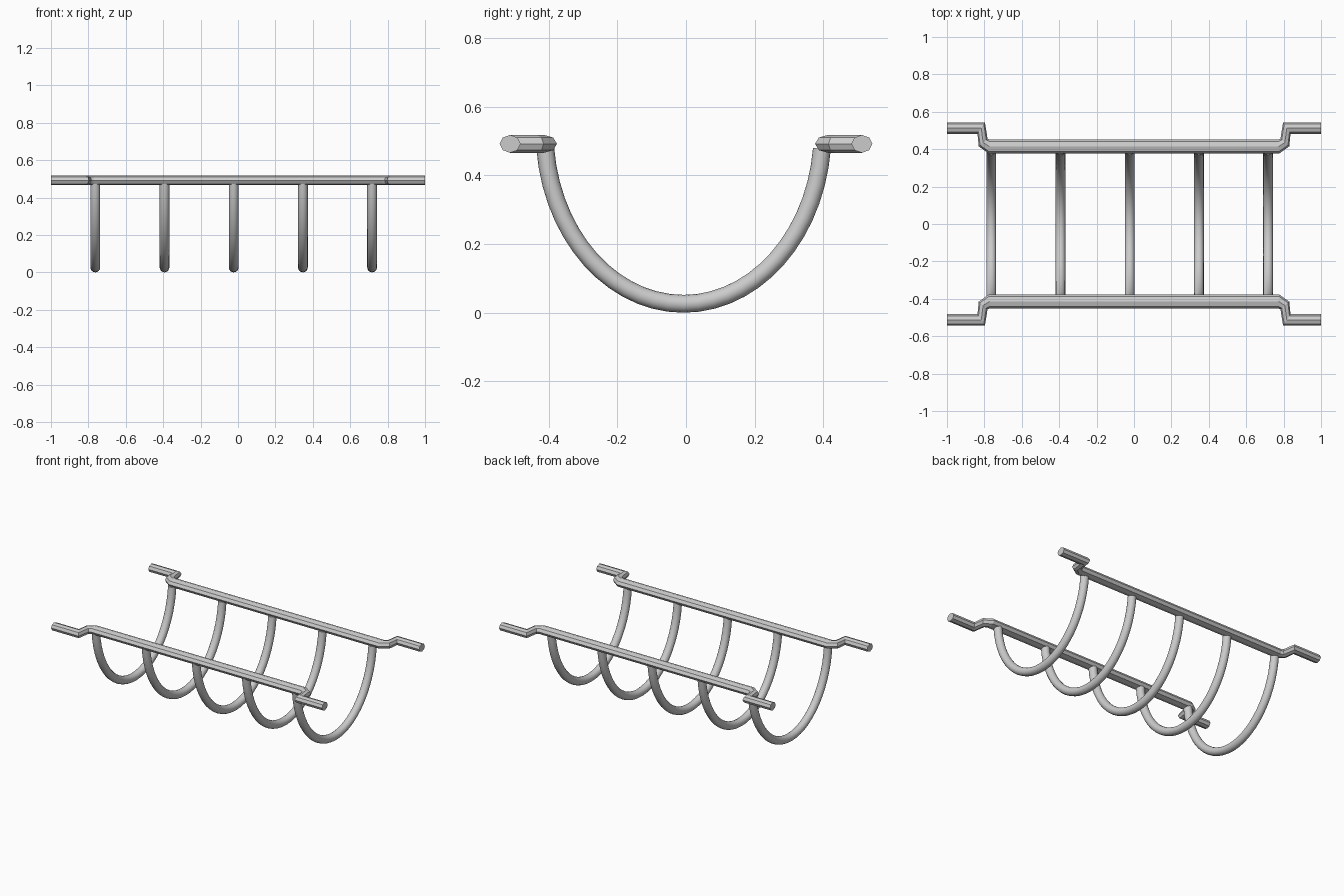
import bpy, bmesh, math
from mathutils import Vector

if "Cube" in bpy.data.objects:
    bpy.data.objects.remove(bpy.data.objects["Cube"])


def sweep(name, rings):
    """Skin a list of equal-sized point rings into a capped tube."""
    bm = bmesh.new()
    vr = [[bm.verts.new(p) for p in ring] for ring in rings]
    n = len(vr[0])
    for a, b in zip(vr, vr[1:]):
        for i in range(n):
            j = (i + 1) % n
            bm.faces.new((a[i], a[j], b[j], b[i]))
    bm.faces.new(vr[0])
    bm.faces.new(vr[-1])
    bmesh.ops.recalc_face_normals(bm, faces=bm.faces)
    me = bpy.data.meshes.new(name)
    bm.to_mesh(me)
    bm.free()
    ob = bpy.data.objects.new(name, me)
    bpy.context.collection.objects.link(ob)
    return ob


# Side rails: octagonal bar, stations given as (outer xy, inner xy) for half
RAIL_Z, RAIL_H = 0.492, 0.026
half = [((1.0, 0.543), (1.0, 0.482)),
        ((0.797, 0.543), (0.837, 0.482)),
        ((0.783, 0.456), (0.830, 0.415)),
        ((0.772, 0.452), (0.775, 0.376))]
stations = [((-o[0], o[1]), (-i[0], i[1])) for o, i in half] + half[::-1]


def rail(name, side):
    rings = []
    for o, i in stations:
        o, i = Vector((o[0], o[1] * side, RAIL_Z)), Vector((i[0], i[1] * side, RAIL_Z))
        mid, arm = (o + i) / 2, (o - i) / 2
        ring = []
        for k in range(8):
            a = k * math.tau / 8
            ring.append(mid + arm * math.cos(a) + Vector((0, 0, RAIL_H * math.sin(a))))
        rings.append(ring)
    return sweep(name, rings)


rail("back_rail", 1)
rail("front_rail", -1)

# Hanging hoops: round tube along the lower part of an ellipse
TUBE, A, B, CZ, CY = 0.026, 0.405, 0.502, 0.528, -0.007
END = math.acos((CZ - 0.478) / B)


def hoop(name, x):
    rings = []
    for s in range(29):
        t = END * (2 * s / 28 - 1)
        c = Vector((x, CY + A * math.sin(t), CZ - B * math.cos(t)))
        nrm = Vector((0, B * math.sin(t), -A * math.cos(t))).normalized()
        rings.append([c + TUBE * (nrm * math.cos(k * math.tau / 16)
                                  + Vector((math.sin(k * math.tau / 16), 0, 0)))
                      for k in range(16)])
    ob = sweep(name, rings)
    bpy.ops.object.select_all(action='DESELECT')
    ob.select_set(True)
    bpy.context.view_layer.objects.active = ob
    bpy.ops.object.shade_smooth_by_angle(angle=math.radians(40))


for n in range(5):
    hoop(f"hoop_{n + 1}", -0.763 + 0.37 * n)
